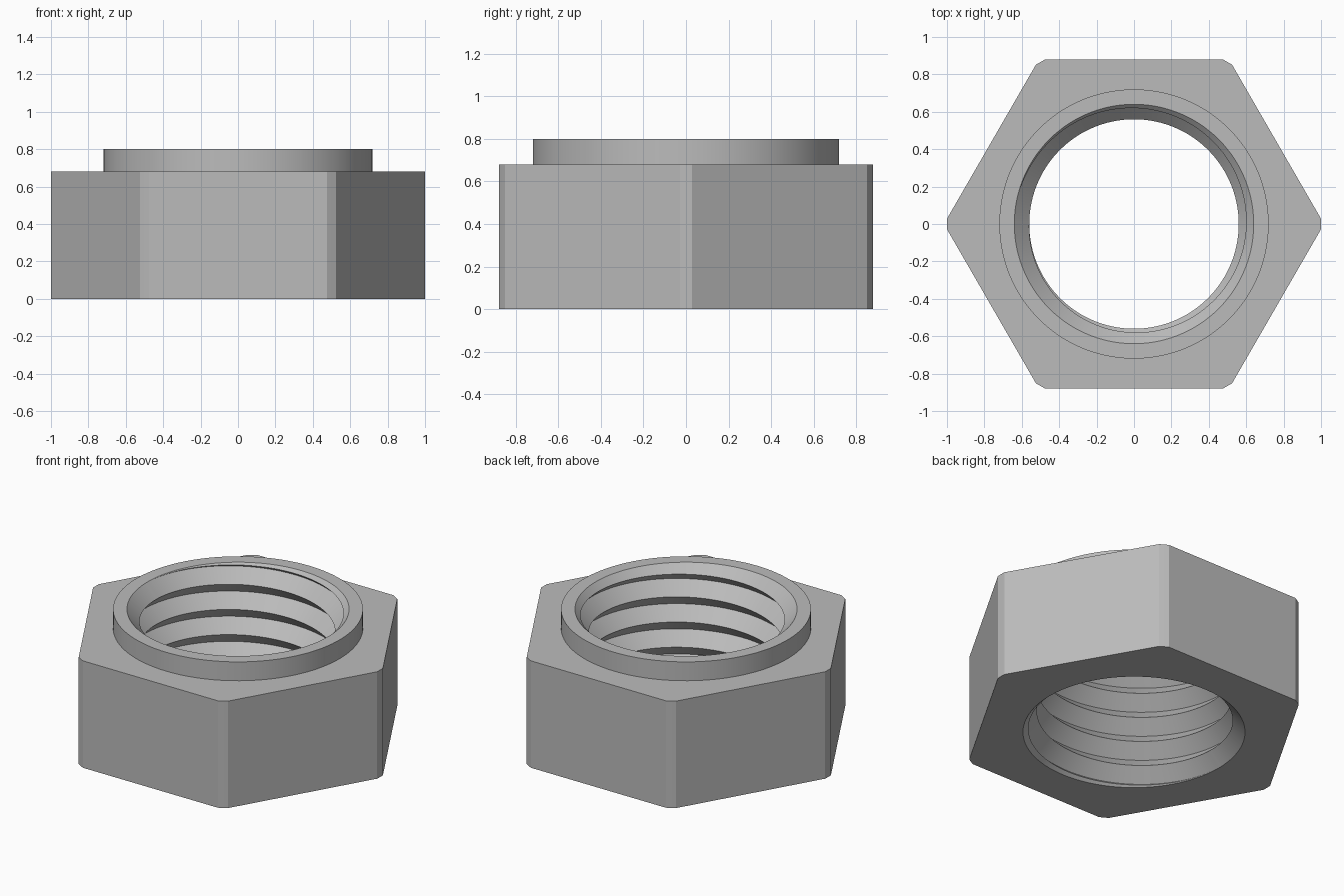
import bpy
import bmesh
from math import radians, cos, sin, acos, degrees

cube = bpy.data.objects.get("Cube")
if cube:
    bpy.data.objects.remove(cube, do_unlink=True)

HEIGHT, SHOULDER = 0.80, 0.68       # full height, top of the hexagon
FLAT, CORNER = 0.88, 1.0            # hexagon flats, trimmed corners
COLLAR, ROOT = 0.72, 0.64           # collar radius, thread root radius
PITCH, START = 0.16, 0.72


def hex_radius(deg):
    off = (deg % 60) - 30
    return min(CORNER, FLAT / cos(radians(off)))


def thread_points(deg):
    """V thread, its crests cut back by a lead-in chamfer at both ends."""
    roots = [START + PITCH * (deg / 360 + m) for m in range(-6, 2)]
    roots = [min(max(z, 0), HEIGHT) for z in roots]
    pts = [(ROOT, 0)]
    for a, b in zip(roots, roots[1:]):
        pts += [(ROOT, a), (ROOT - (b - a) / 2, (a + b) / 2)]
    return pts + [(ROOT, HEIGHT)]


def section(deg):
    r = hex_radius(deg)
    return thread_points(deg) + [(COLLAR, HEIGHT), (COLLAR, SHOULDER),
                                 (r, SHOULDER), (r, 0)]


# Angles of the sections, with extra ones at the trimmed corners
trim = 30 - degrees(acos(FLAT / CORNER))
angles = set(range(0, 361, 3))
for c in range(0, 361, 60):
    angles |= {a for a in (c - trim, c + trim) if 0 < a < 360}

# Sweep the section round the axis
bm = bmesh.new()
columns = []
for deg in sorted(angles):
    c, s = cos(radians(deg)), sin(radians(deg))
    columns.append([bm.verts.new((r * c, r * s, z)) for r, z in section(deg)])
for a, b in zip(columns, columns[1:]):
    for i in range(len(a)):
        j = (i + 1) % len(a)
        bm.faces.new((a[i], b[i], b[j], a[j]))
bmesh.ops.remove_doubles(bm, verts=bm.verts, dist=0.00005)
bmesh.ops.recalc_face_normals(bm, faces=bm.faces)

mesh = bpy.data.meshes.new("threaded_hex_nut")
bm.to_mesh(mesh)
bm.free()
nut = bpy.data.objects.new("threaded_hex_nut", mesh)
bpy.context.collection.objects.link(nut)

# Plain grey metal
steel = bpy.data.materials.new("grey_steel")
steel.use_nodes = True
grey = (0.5, 0.5, 0.5, 1)
steel.diffuse_color = grey
steel.node_tree.nodes["Principled BSDF"].inputs["Base Color"].default_value = grey
mesh.materials.append(steel)

bpy.ops.object.select_all(action="DESELECT")
nut.select_set(True)
bpy.context.view_layer.objects.active = nut
bpy.ops.object.shade_smooth_by_angle(angle=radians(25))
